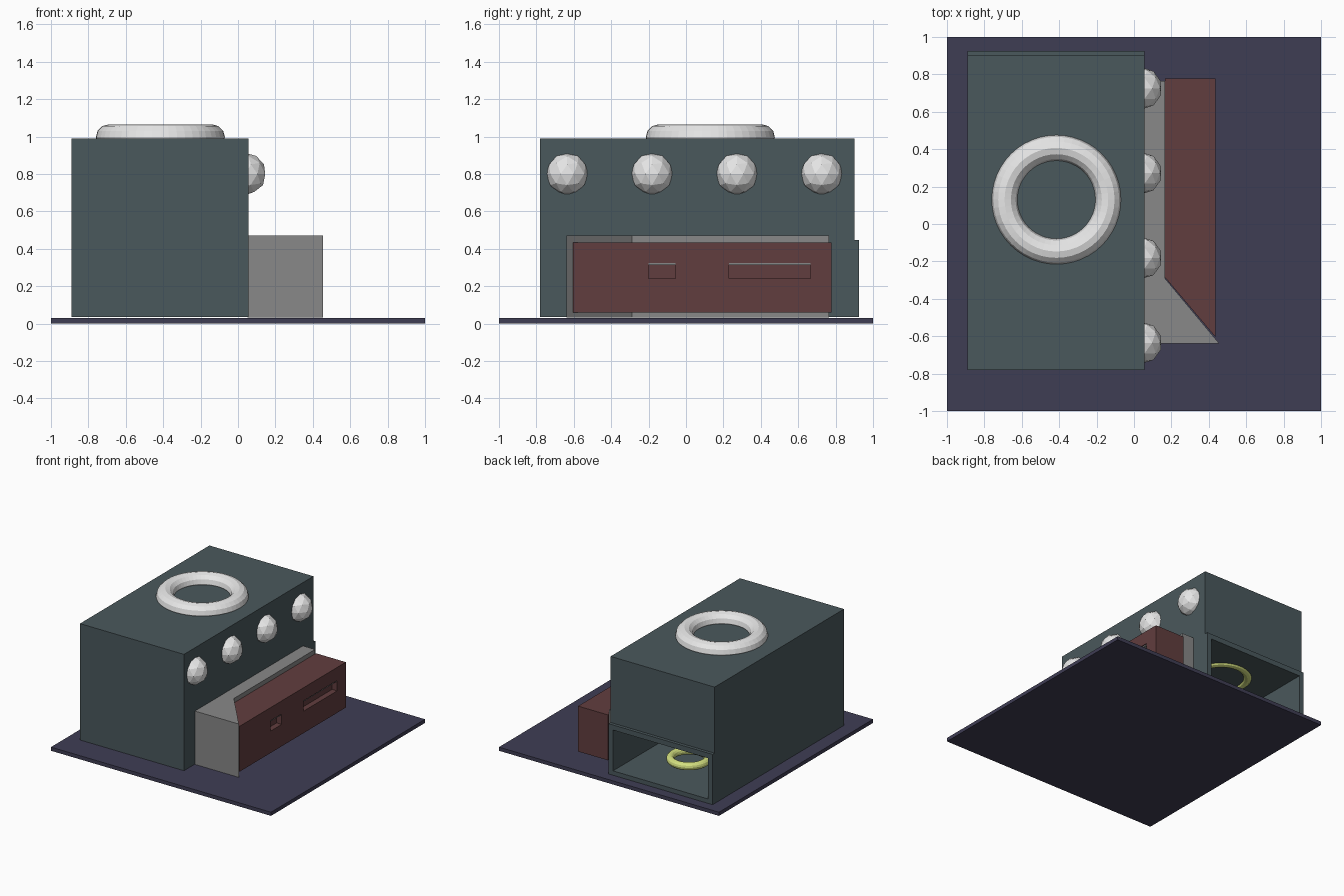
import bpy, bmesh

if "Cube" in bpy.data.objects:
    bpy.data.objects.remove(bpy.data.objects["Cube"])

def lin(c):
    c /= 255
    return c / 12.92 if c <= 0.04045 else ((c + 0.055) / 1.055) ** 2.4

def material(name, r, g, b):
    m = bpy.data.materials.new(name)
    m.diffuse_color = (lin(r), lin(g), lin(b), 1)
    m.use_nodes = True
    m.node_tree.nodes["Principled BSDF"].inputs["Base Color"].default_value = m.diffuse_color
    return m

NAVY = material("dusk_blue", 63, 61, 84)
TEAL = material("slate_teal", 74, 88, 92)
RED = material("dull_red", 97, 61, 62)
GREY = material("mid_grey", 136, 136, 136)
PALE = material("pale_grey", 231, 231, 231)
LIME = material("lime_yellow", 212, 224, 128)

def prism(name, plan, z0, z1, mat):
    """Extrude a plan outline between two heights."""
    bm = bmesh.new()
    face = bm.faces.new([bm.verts.new((x, y, z0)) for x, y in plan])
    top = bmesh.ops.extrude_face_region(bm, geom=[face])["geom"]
    for v in top:
        if isinstance(v, bmesh.types.BMVert):
            v.co.z = z1
    bmesh.ops.recalc_face_normals(bm, faces=bm.faces)
    me = bpy.data.meshes.new(name)
    bm.to_mesh(me)
    bm.free()
    ob = bpy.data.objects.new(name, me)
    bpy.context.collection.objects.link(ob)
    me.materials.append(mat)
    return ob

def box(name, x0, x1, y0, y1, z0, z1, mat):
    return prism(name, [(x0, y0), (x1, y0), (x1, y1), (x0, y1)], z0, z1, mat)

def cut(ob, cutter):
    mod = ob.modifiers.new("cut", 'BOOLEAN')
    mod.object = cutter
    mod.solver = 'EXACT'
    bpy.context.view_layer.objects.active = ob
    bpy.ops.object.modifier_apply(modifier=mod.name)
    bpy.data.objects.remove(cutter)

def ring(name, loc, major, minor, mat):
    bpy.ops.mesh.primitive_torus_add(location=loc, major_radius=major, minor_radius=minor,
                                     major_segments=48, minor_segments=12)
    ob = bpy.context.object
    ob.name = name
    ob.data.materials.append(mat)

# base plate
box("base_plate", -1, 1, -1, 1, 0, 0.03, NAVY)

# main block with an entrance collar and hollow room at the back
side = [(-0.89, -0.78), (0.055, -0.78), (0.055, 0.90), (-0.89, 0.90)]
body = prism("main_block", side, 0.034, 0.99, TEAL)
cut(body, box("room_cutter", -0.85, 0.015, -0.74, 1.0, 0.07, 0.405, TEAL))
collar = box("entrance_collar", -0.89, 0.055, 0.90, 0.926, 0.034, 0.447, TEAL)
cut(collar, box("collar_cutter", -0.85, 0.015, 0.8, 1.0, 0.07, 0.405, TEAL))

# rings on the roof and in the room
ring("roof_ring", (-0.415, 0.13, 0.997), 0.277, 0.068, PALE)
ring("room_floor_ring", (-0.42, 0.56, 0.15), 0.14, 0.03, LIME)
ring("room_ceiling_ring", (-0.42, 0.52, 0.43), 0.2, 0.04, LIME)

# row of faceted lamps along the right side
for i in range(4):
    bpy.ops.mesh.primitive_ico_sphere_add(subdivisions=2, radius=0.113,
                                          location=(0.038, -0.635 + 0.4535 * i, 0.80))
    bpy.context.object.name = f"wall_lamp_{i + 1}"
    bpy.context.object.data.materials.append(PALE)

# grey annex with a pointed front corner
prism("annex", [(0.05, -0.638), (0.455, -0.638), (0.165, -0.29), (0.165, 0.765), (0.05, 0.765)],
      0.032, 0.47, GREY)

# red front section with two recessed windows, each with a thin shelf
front = prism("annex_front", [(0.165, -0.285), (0.436, -0.605), (0.436, 0.778), (0.165, 0.778)],
              0.06, 0.433, RED)
for i, (y0, y1) in enumerate([(-0.2, -0.055), (0.23, 0.665)]):
    cut(front, box("window_cutter", 0.39, 0.5, y0, y1, 0.24, 0.325, RED))
    box(f"window_shelf_{i + 1}", 0.385, 0.43, y0, y1, 0.314, 0.324, GREY)
